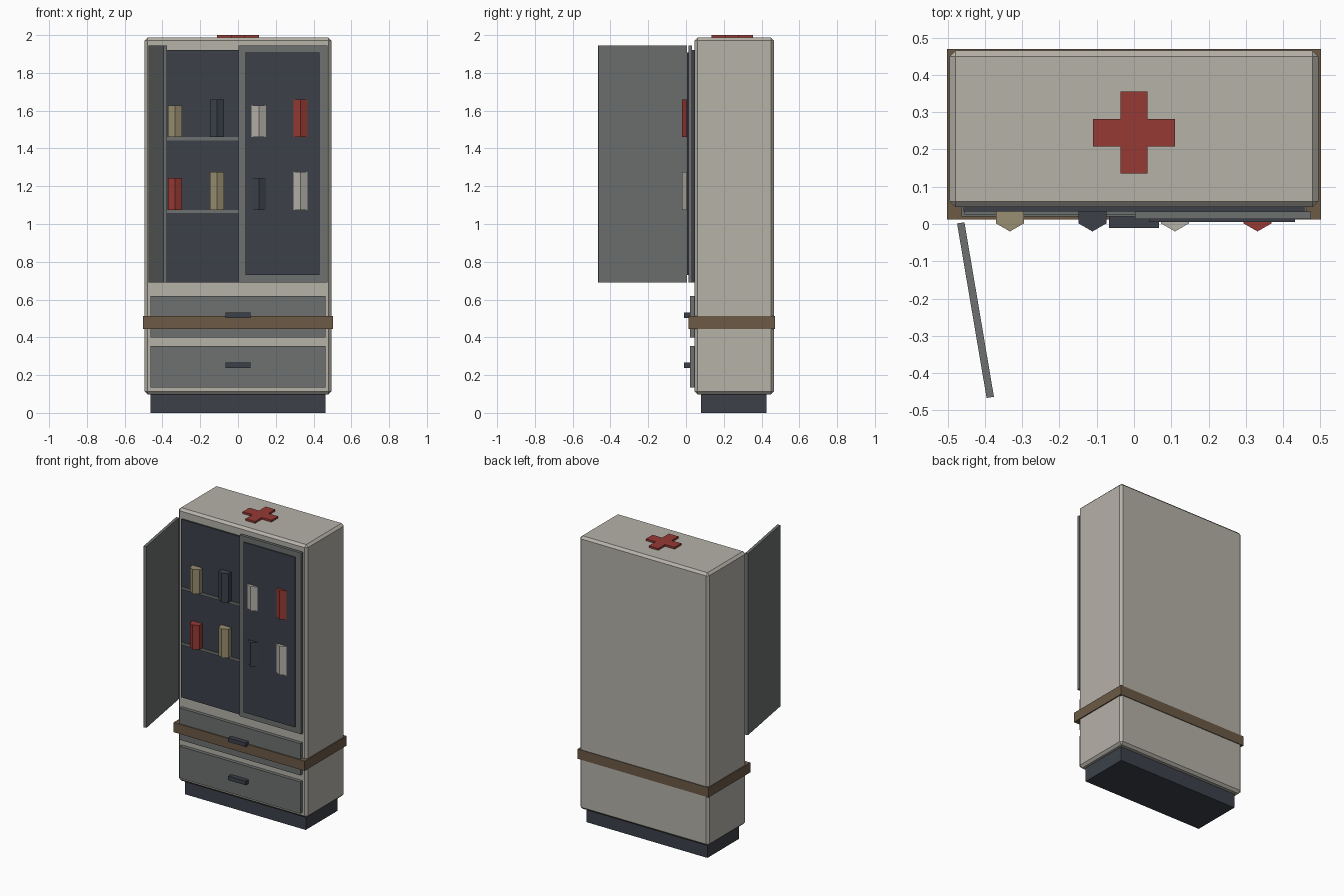
import bpy, bmesh, math

if "Cube" in bpy.data.objects:
    bpy.data.objects.remove(bpy.data.objects["Cube"])


def mat(name, r, g, b):
    lin = [((c / 255 + 0.055) / 1.055) ** 2.4 for c in (r, g, b)]
    m = bpy.data.materials.new(name)
    m.diffuse_color = (*lin, 1)
    m.use_nodes = True
    m.node_tree.nodes["Principled BSDF"].inputs["Base Color"].default_value = m.diffuse_color
    return m


CREAM = mat("cream paint", 182, 178, 169)
GREY = mat("grey metal", 110, 113, 112)
DARK = mat("dark slate", 60, 65, 73)
RED = mat("red", 150, 58, 52)
TAN = mat("tan", 152, 142, 113)
BROWN = mat("brown strap", 108, 90, 70)


def add(name, bm, m):
    bmesh.ops.recalc_face_normals(bm, faces=bm.faces)
    me = bpy.data.meshes.new(name)
    bm.to_mesh(me)
    bm.free()
    me.materials.append(m)
    o = bpy.data.objects.new(name, me)
    bpy.context.collection.objects.link(o)
    return o


def box(name, x, y, z, m, bevel=0):
    """Box from (min, max) ranges, with an optional chamfer."""
    bm = bmesh.new()
    bmesh.ops.create_cube(bm, size=1)
    for v in bm.verts:
        for i, (lo, hi) in enumerate((x, y, z)):
            v.co[i] = hi if v.co[i] > 0 else lo
    if bevel:
        bmesh.ops.bevel(bm, geom=bm.edges[:], offset=bevel, segments=1,
                        affect='EDGES', profile=0.5)
    return add(name, bm, m)


def prism(name, pts, z0, z1, m):
    """Vertical prism over a flat outline."""
    bm = bmesh.new()
    f = bm.faces.new([bm.verts.new((px, py, z0)) for px, py in pts])
    g = bmesh.ops.extrude_face_region(bm, geom=[f])["geom"]
    for v in g:
        if isinstance(v, bmesh.types.BMVert):
            v.co.z = z1
    return add(name, bm, m)


# Cabinet carcass, plinth and strap
box("plinth", (-.463, .463), (.08, .427), (0, .11), DARK)
box("cabinet_body", (-.495, .495), (.045, .465), (.098, 1.987), CREAM, .016)
box("strap", (-.502, .502), (.012, .47), (.445, .512), BROWN)

# Drawers with handles
for i, z in enumerate((.135, .40)):
    box(f"drawer_{i + 1}", (-.463, .463), (.02, .05), (z, z + .22), GREY)
    box(f"drawer_handle_{i + 1}", (-.067, .067), (-.011, .021),
        (z + .103, z + .131), DARK)

# Dark interior with shelves
box("interior_panel", (-.458, .458), (.033, .05), (.69, 1.922), DARK)
for i, z in enumerate((1.075, 1.46)):
    box(f"shelf_{i + 1}", (-.455, .455), (.026, .05), (z - .018, z), GREY)

# Closed right door with window plate
box("right_door", (.003, .475), (.013, .033), (.69, 1.945), GREY)
box("right_door_window", (.04, .432), (.005, .014), (.73, 1.907), DARK)

# Left door swung open about its hinge
left = box("left_door", (0, .475), (-.01, .01), (.69, 1.945), GREY)
left.location = (-.465, .003, 0)
left.rotation_euler.z = math.radians(-80.4)

# Hexagonal bottles on both shelves
rows = ((1.075, (RED, TAN, DARK, CREAM)), (1.46, (TAN, DARK, CREAM, RED)))
for r, (z, mats) in enumerate(rows):
    for c, m in enumerate(mats):
        cx = -.333 + .2215 * c
        hexagon = [(cx + .043 * math.cos(math.radians(30 + 60 * k)),
                    .023 + .043 * math.sin(math.radians(30 + 60 * k))) for k in range(6)]
        prism(f"bottle_{r + 1}_{c + 1}", hexagon, z, z + (.20 if c % 2 else .168), m)

# Cross plate on the roof
a, b = .11, .0365
quarter = [(a, -b), (a, b), (b, b)]
outline = []
for k in range(4):
    s, c = round(math.sin(k * math.pi / 2)), round(math.cos(k * math.pi / 2))
    outline += [(x * c - y * s, .245 + x * s + y * c) for x, y in quarter]
prism("roof_cross", outline, 1.98, 2.0, RED)
